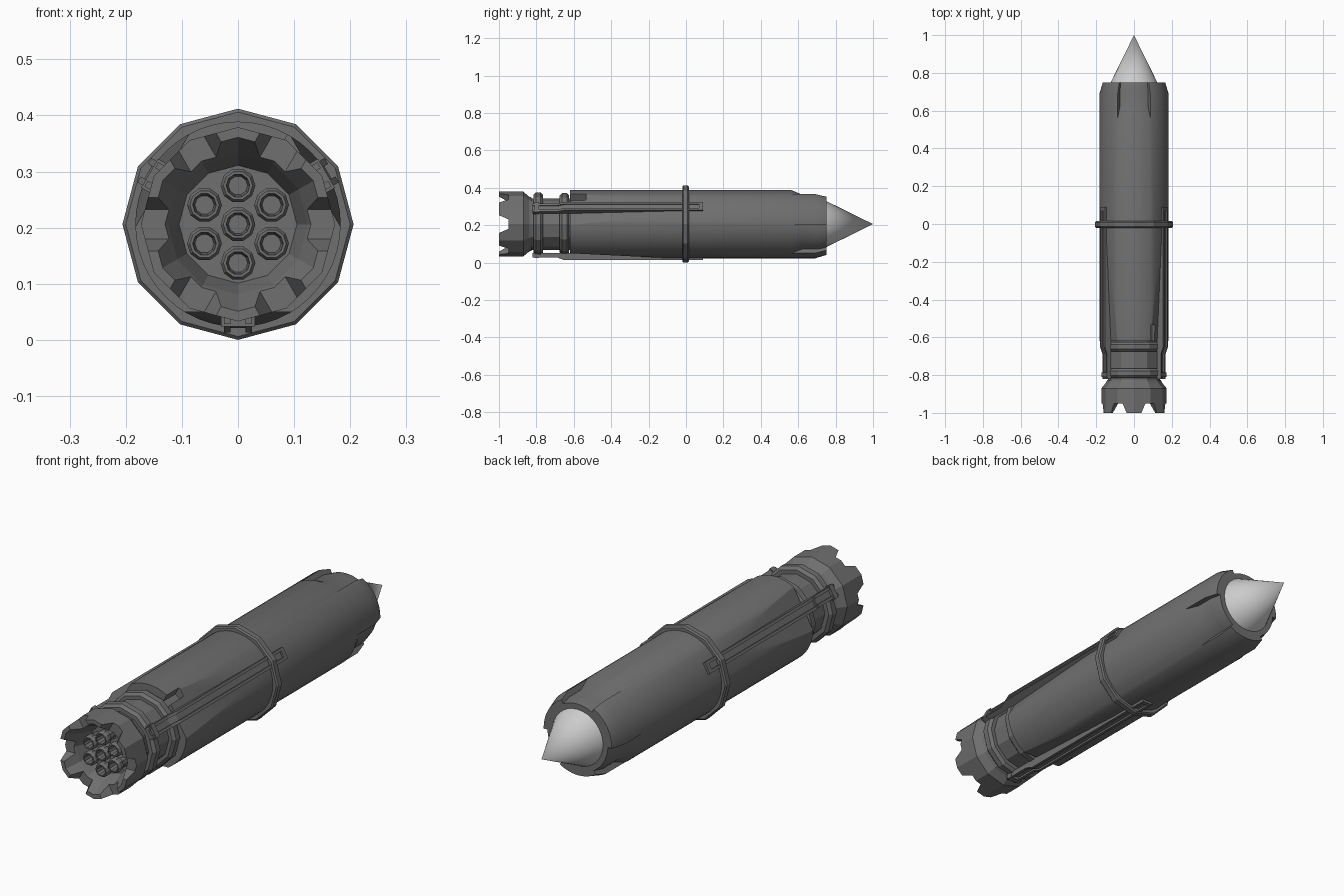
import bpy, bmesh
from math import sin, cos, radians, pi

if "Cube" in bpy.data.objects:
    bpy.data.objects.remove(bpy.data.objects["Cube"])

Z = 0.206                      # height of the long axis
RAILS = (30, 150, 270)         # rail directions, degrees seen from the front
LOBES = (90, 210, 330)         # nose notch directions

dark = bpy.data.materials.new("dark_grey")
dark.diffuse_color = (0.16, 0.16, 0.16, 1)
dark.use_nodes = True
dark.node_tree.nodes["Principled BSDF"].inputs["Base Color"].default_value = dark.diffuse_color


def finish(name, bm, mat=dark, smooth=False):
    bmesh.ops.remove_doubles(bm, verts=bm.verts, dist=1e-6)
    bmesh.ops.recalc_face_normals(bm, faces=bm.faces)
    me = bpy.data.meshes.new(name)
    bm.to_mesh(me)
    bm.free()
    ob = bpy.data.objects.new(name, me)
    bpy.context.collection.objects.link(ob)
    if mat:
        me.materials.append(mat)
    if smooth:
        shade(ob)
    return ob


def select(ob):
    bpy.ops.object.select_all(action='DESELECT')
    ob.select_set(True)
    bpy.context.view_layer.objects.active = ob


def shade(ob):
    select(ob)
    bpy.ops.object.shade_smooth_by_angle(angle=radians(25))


def lathe(name, prof, segs, start=0, end=360, at=(0, 0), mat=dark, smooth=False):
    """Revolve a closed (radius, y) profile about the long axis."""
    full = end - start >= 360
    bm = bmesh.new()
    rows = []
    for i in range(segs if full else segs + 1):
        a = radians(start + (end - start) * i / segs)
        rows.append([bm.verts.new((at[0] + r * cos(a), y, Z + at[1] + r * sin(a)))
                     for r, y in prof])
    n = len(prof)
    for i in range(segs):
        p, q = rows[i], rows[(i + 1) % len(rows)]
        for j in range(n):
            k = (j + 1) % n
            if prof[j][0] or prof[k][0]:
                bm.faces.new((p[j], p[k], q[k], q[j]))
    if not full:
        bm.faces.new(rows[0])
        bm.faces.new(rows[-1])
    return finish(name, bm, mat, smooth)


def prism(name, pts, lo, hi, angle, radial=False):
    """Extrude a (radius, y) outline sideways, or a (side, y) outline radially."""
    a = radians(angle)
    bm = bmesh.new()
    rings = []
    for d in (lo, hi):
        ring = []
        for u, y in pts:
            r, t = (d, u) if radial else (u, d)
            ring.append(bm.verts.new((r * cos(a) - t * sin(a), y, Z + r * sin(a) + t * cos(a))))
        rings.append(ring)
        bm.faces.new(ring)
    n = len(pts)
    for j in range(n):
        k = (j + 1) % n
        bm.faces.new((rings[0][j], rings[0][k], rings[1][k], rings[1][j]))
    return finish(name, bm)


def cut(ob, cutter):
    cutter.hide_render = True
    m = ob.modifiers.new("cut", 'BOOLEAN')
    m.operation, m.solver, m.object = 'DIFFERENCE', 'EXACT', cutter
    select(ob)
    bpy.ops.object.modifier_apply(modifier=m.name)
    bpy.data.objects.remove(cutter)


# Main body with three nose notches and three sloped flats under the rails
body = lathe("body", [(0, -.62), (.183, -.62), (.183, .69), (.165, .75), (0, .75)], 48)
for a in LOBES:
    cut(body, lathe("notch_cutter", [(.158, .62), (.2, .52), (.25, .52), (.25, .8),
                                     (.135, .8), (.158, .70)], 12, a - 28.3, a + 28.3))
for a in RAILS:
    cut(body, prism("flat_cutter", [(.184, -.05), (.155, -.64), (.26, -.64), (.26, -.05)],
                    -.15, .15, a))
cut(body, lathe("corner_cutter", [(.145, -.65), (.22, -.65), (.22, -.535), (.145, -.535)],
                3, 49, 61))
shade(body)

# Nose cone
lathe("nose_cone", [(0, .74), (.128, .74), (0, 1)], 32, mat=None, smooth=True)

# Faceted band round the middle
lathe("middle_band", [(.17, -.02), (.2, -.02), (.206, -.014), (.206, .009), (.2, .015),
                      (.17, .015)], 12)

# Neck with two raised collars
lathe("neck", [(0, -.86), (.138, -.86), (.138, -.6), (0, -.6)], 12)
for name, y, r in (("front_collar", -.65, .165), ("rear_collar", -.79, .168)):
    lathe(name, [(.12, y - .025), (r - .012, y - .025), (r, y - .013), (r, y + .013),
                 (r - .012, y + .025), (.12, y + .025)], 12)

# Engine bell with crown-cut rim
bell = lathe("engine_bell", [(0, -.825), (.142, -.825), (.148, -.84), (.173, -.87), (.173, -1),
                             (.155, -1), (.125, -.94), (.105, -.88), (0, -.88)], 12)
for i in range(6):
    cut(bell, prism("rim_cutter", [(-.056, -1.02), (.056, -1.02), (.026, -.95), (-.026, -.95)],
                    .09, .25, i * 60, True))

# Seven thruster nozzles
spots = [(0, 0)] + [(.069 * cos(pi / 2 + i * pi / 3), .069 * sin(pi / 2 + i * pi / 3))
                    for i in range(6)]
for i, at in enumerate(spots):
    lathe(f"nozzle_{i}", [(0, -.87), (.026, -.87), (.026, -.915), (.031, -.92), (.031, -.94),
                          (.026, -.95), (.021, -.95), (.017, -.91), (0, -.91)], 10, at=at)

# Grooved rails that step inward over the neck
for i, a in enumerate(RAILS):
    for part, drop, lo, hi in (("left", 0, -.025, -.013), ("core", .008, -.013, .013),
                               ("right", 0, .013, .025)):
        prism(f"rail_{i}_{part}", [(.155, -.82), (.178 - drop, -.82), (.178 - drop, -.69),
                                   (.193 - drop, -.65), (.193 - drop, .09), (.155, .09)],
              lo, hi, a)
    # End block and rear clamp
    prism(f"rail_{i}_end", [(.16, .07), (.193, .07), (.193, .09), (.16, .09)], -.025, .025, a)
    prism(f"rail_{i}_clamp", [(.14, -.81), (.182, -.81), (.182, -.785), (.14, -.785)],
          -.03, .03, a)
